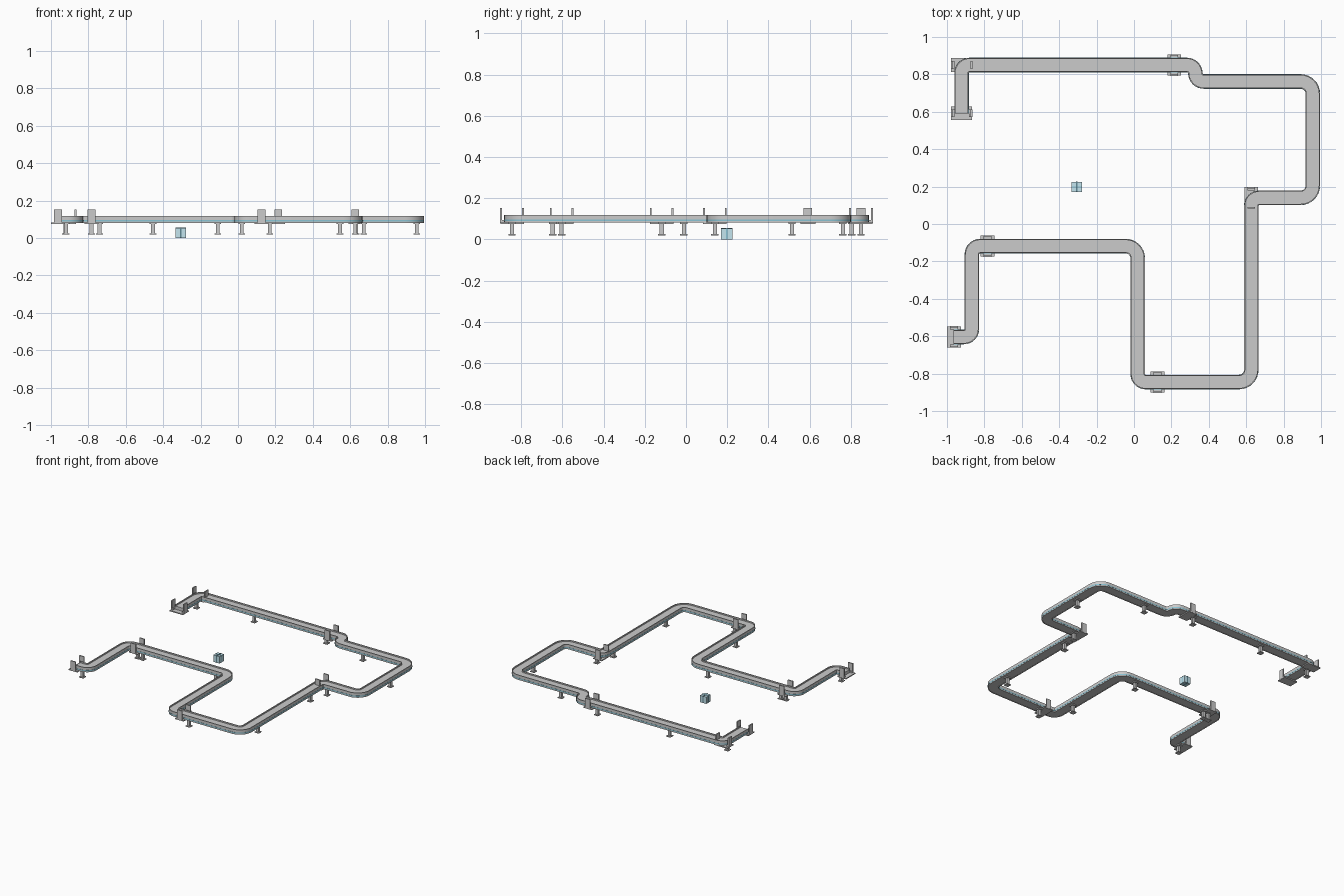
import bpy, bmesh, math
from mathutils import Vector

if "Cube" in bpy.data.objects:
    bpy.data.objects.remove(bpy.data.objects["Cube"])

W = 0.038  # half width of the conveyor

# centre line corners: x, y, bend radius
ROUTE = [(-0.922, 0.592, 0), (-0.922, 0.85, 0.041), (0.328, 0.85, 0.044),
         (0.328, 0.762, 0.044), (0.956, 0.762, 0.065), (0.956, 0.14, 0.065),
         (0.627, 0.14, 0.042), (0.627, -0.845, 0.065), (0.02, -0.845, 0.042),
         (0.02, -0.118, 0.065), (-0.867, -0.118, 0.045), (-0.867, -0.604, 0.042),
         (-0.965, -0.604, 0)]


def material(name, rgb):
    m = bpy.data.materials.new(name)
    m.diffuse_color = (*rgb, 1)
    m.use_nodes = True
    m.node_tree.nodes["Principled BSDF"].inputs["Base Color"].default_value = m.diffuse_color
    return m


TEAL = material("teal_trim", (0.25, 0.55, 0.66))
PALE = material("pale_blue_card", (0.55, 0.78, 0.86))
DARK = material("dark_tape", (0.12, 0.25, 0.30))


def finish(name, bm, mat=None, smooth=False):
    bmesh.ops.recalc_face_normals(bm, faces=bm.faces)
    me = bpy.data.meshes.new(name)
    bm.to_mesh(me)
    bm.free()
    ob = bpy.data.objects.new(name, me)
    bpy.context.collection.objects.link(ob)
    if mat:
        me.materials.append(mat)
    if smooth:
        bpy.context.view_layer.objects.active = ob
        ob.select_set(True)
        bpy.ops.object.shade_smooth_by_angle(angle=math.radians(30))
        ob.select_set(False)
    return ob


def add_box(bm, centre, size):
    verts = bmesh.ops.create_cube(bm, size=1)["verts"]
    for v in verts:
        v.co = Vector(c + s * p for c, s, p in zip(centre, size, v.co))


def rounded_route(steps=8):
    """Centre line as (point, left-hand normal) pairs with arcs at the bends."""
    pts = [Vector(p[:2]) for p in ROUTE]
    left = lambda d: Vector((-d.y, d.x))
    out = [(pts[0], left((pts[1] - pts[0]).normalized()))]
    for i in range(1, len(pts) - 1):
        r = ROUTE[i][2]
        d0 = (pts[i] - pts[i - 1]).normalized()
        d1 = (pts[i + 1] - pts[i]).normalized()
        centre = pts[i] - d0 * r + d1 * r
        side = 1 if d0.cross(d1) > 0 else -1
        for k in range(steps + 1):
            a = k / steps * math.pi / 2
            p = centre - d1 * r * math.cos(a) + d0 * r * math.sin(a)
            d = d0 * math.cos(a) + d1 * math.sin(a)
            out.append((p, left(d)))
    out.append((pts[-1], left((pts[-1] - pts[-2]).normalized())))
    return out


def sweep(name, profile, mat=None):
    bm = bmesh.new()
    rings = [[bm.verts.new((*(p + n * o), z)) for o, z in profile]
             for p, n in rounded_route()]
    m = len(profile)
    for a, b in zip(rings, rings[1:]):
        for j in range(m):
            k = (j + 1) % m
            bm.faces.new((a[j], a[k], b[k], b[j]))
    bm.faces.new(rings[0])
    bm.faces.new(rings[-1])
    return finish(name, bm, mat, True)


# conveyor: belt, side rails and teal trim
sweep("belt", [(-W + .005, .083), (W - .005, .083), (W - .005, .108), (-W + .005, .108)])
for s, tag in ((1, "left"), (-1, "right")):
    sweep("rail_" + tag, [(s * (W - .006), .081), (s * W, .081),
                          (s * W, .118), (s * (W - .006), .118)])
    sweep("trim_" + tag, [(s * (W - .002), .089), (s * (W + .001), .089),
                          (s * (W + .001), .097), (s * (W - .002), .097)], TEAL)

# support legs: foot, column, head
LEGS = [(-.922, .805), (-.455, .85), (.17, .85), (.545, .762), (.956, .515),
        (.672, .14), (.632, -.01), (.627, -.647), (.17, -.845), (.02, -.647),
        (-.108, -.118), (-.74, -.118), (-.783, -.118), (-.92, -.604)]
for i, (x, y) in enumerate(LEGS):
    bm = bmesh.new()
    add_box(bm, (x, y, .022), (.036, .036, .006))
    add_box(bm, (x, y, .05), (.020, .020, .06))
    add_box(bm, (x, y, .078), (.036, .036, .008))
    finish(f"leg_{i + 1}", bm)

# gates: base plate with two upright sensor plates; True = belt runs along y
GATES = [(-.922, .592, True), (-.922, .85, True), (.215, .85, False),
         (.627, .14, False), (.125, -.845, False), (-.783, -.118, False),
         (-.963, -.604, False)]
for i, (x, y, along_y) in enumerate(GATES):
    bm = bmesh.new()

    def part(along, across, z, la, lc, h):
        if along_y:
            add_box(bm, (x + across, y + along, z), (lc, la, h))
        else:
            add_box(bm, (x + along, y + across, z), (la, lc, h))

    part(0, 0, .079, .074, .114, .008)
    for s in (-1, 1):
        part(0, s * .053, .116, .042, .009, .074)
        part(0, s * .046, .088, .042, .014, .012)
    finish(f"gate_{i + 1}", bm)

# parcel on the floor with crossing tape
bx, by = -.306, .198
for name, size, mat in (("parcel", (.054, .054, .053), PALE),
                        ("parcel_tape_y", (.009, .056, .055), DARK),
                        ("parcel_tape_x", (.056, .006, .055), TEAL)):
    bm = bmesh.new()
    add_box(bm, (bx, by, size[2] / 2), size)
    finish(name, bm, mat)
